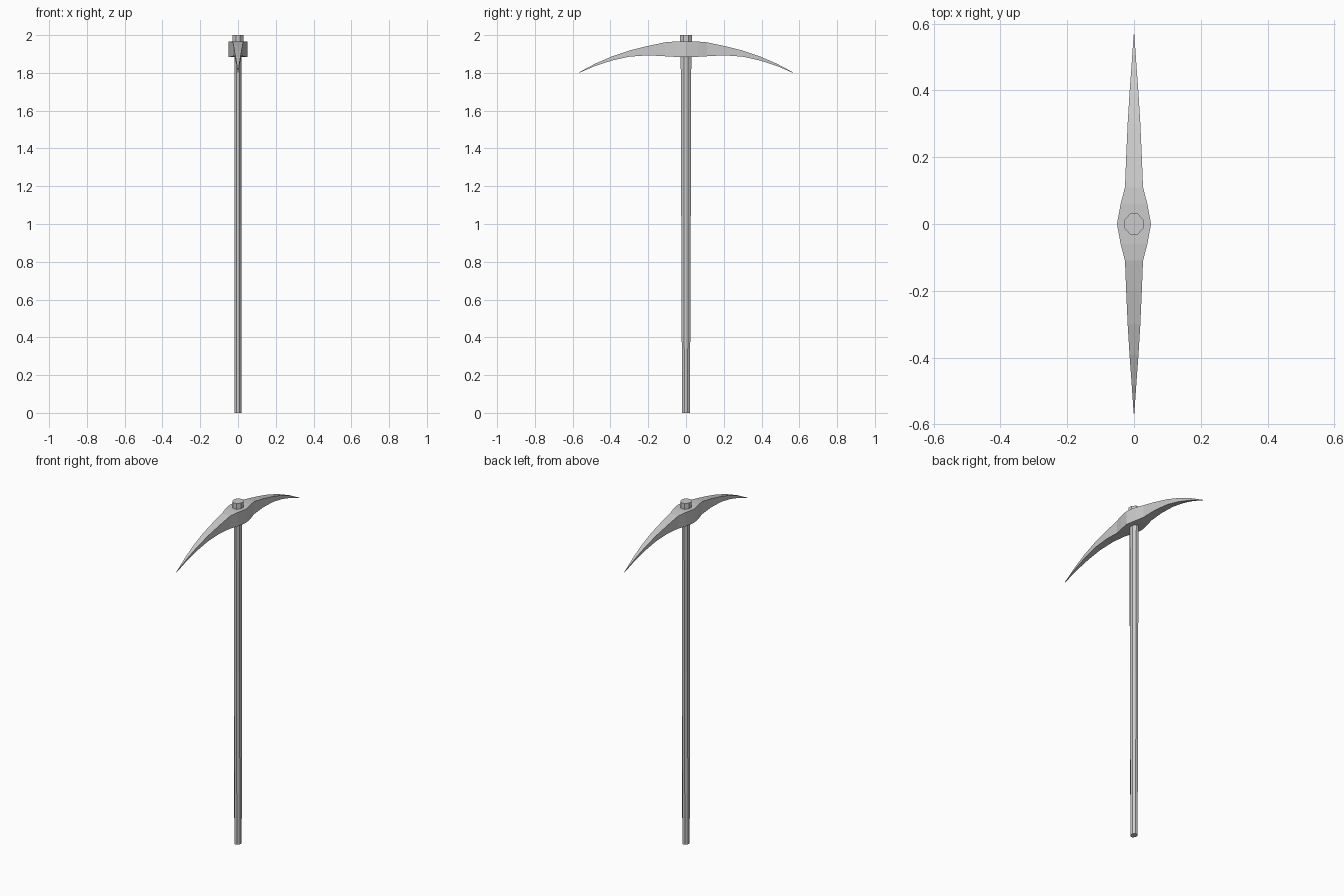
import bpy, bmesh, math

if "Cube" in bpy.data.objects:
    bpy.data.objects.remove(bpy.data.objects["Cube"])


def loft(name, rings):
    """Skin a list of equal-length vertex rings and cap both ends."""
    bm = bmesh.new()
    loops = [[bm.verts.new(p) for p in ring] for ring in rings]
    n = len(loops[0])
    for a, b in zip(loops, loops[1:]):
        for i in range(n):
            j = (i + 1) % n
            bm.faces.new((a[i], a[j], b[j], b[i]))
    bm.faces.new(loops[0])
    bm.faces.new(loops[-1])
    bmesh.ops.recalc_face_normals(bm, faces=bm.faces)
    mesh = bpy.data.meshes.new(name)
    bm.to_mesh(mesh)
    bm.free()
    obj = bpy.data.objects.new(name, mesh)
    bpy.context.collection.objects.link(obj)
    return obj


# Handle: eight-sided shaft, deeper front to back, flared inside the head
def octagon(rx, ry, z):
    k = 1 / math.cos(math.pi / 8)
    angles = [math.pi / 8 + i * math.pi / 4 for i in range(8)]
    return [(rx * k * math.cos(a), ry * k * math.sin(a), z) for a in angles]


shaft = [(0.018, 0.021, 0), (0.018, 0.025, 1.0), (0.019, 0.028, 1.88),
         (0.028, 0.031, 1.96), (0.028, 0.031, 2.0)]
loft("handle", [octagon(*s) for s in shaft])

# Head: curved double pick; stations are (y, half width, bottom z, top z)
half = [(0.0, 0.051, 1.885, 1.966), (0.06, 0.040, 1.885, 1.966),
        (0.11, 0.027, 1.888, 1.962), (0.20, 0.0235, 1.893, 1.943),
        (0.30, 0.019, 1.886, 1.918), (0.39, 0.0135, 1.866, 1.888),
        (0.48, 0.007, 1.837, 1.849), (0.567, 0.001, 1.80, 1.803)]
stations = [(-y, w, b, t) for y, w, b, t in reversed(half[1:])] + half
loft("pick_head", [[(-w, y, b), (w, y, b), (w, y, t), (-w, y, t)]
                   for y, w, b, t in stations])
